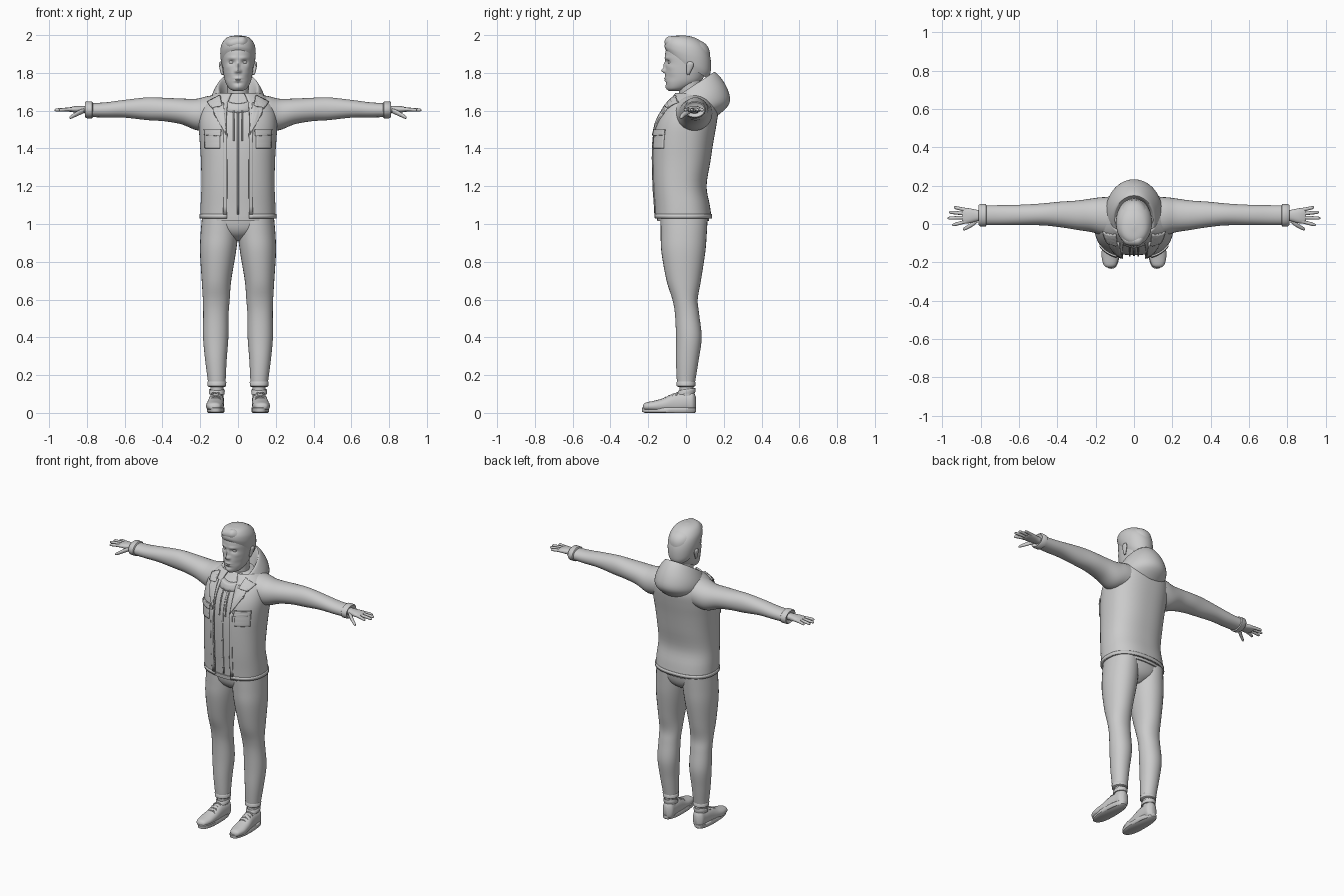
import bpy, bmesh
from math import sin, cos, pi, radians, exp, copysign


def spline(secs, res):
    """Catmull-Rom resample of section tuples."""
    out, last = [], len(secs) - 1
    for i in range(last):
        p = [secs[min(max(i + k, 0), last)] for k in (-1, 0, 1, 2)]
        for s in range(res):
            t = s / res
            out.append([0.5 * (2 * b + (c - a) * t + (2 * a - 5 * b + 4 * c - d) * t * t
                               + (3 * b - a - 3 * c + d) * t ** 3) for a, b, c, d in zip(*p)])
    return out + [list(secs[-1])]


def finish(name, bm, mirror, solid=0):
    bmesh.ops.recalc_face_normals(bm, faces=bm.faces)
    me = bpy.data.meshes.new(name)
    bm.to_mesh(me)
    bm.free()
    me.shade_smooth()
    me.set_sharp_from_angle(angle=radians(45))
    ob = bpy.data.objects.new(name, me)
    bpy.context.collection.objects.link(ob)
    if mirror:
        ob.modifiers.new("mirror", 'MIRROR').use_mirror_merge = False
    if solid:
        m = ob.modifiers.new("thickness", 'SOLIDIFY')
        m.thickness, m.offset = solid, 0
    return ob


def loft(name, axis, secs, n=2.0, sides=32, res=4, mirror=False, gap=None, solid=0, sculpt=None, floor=None):
    """Skin rings (t, a, b, ra, rb, tilt) along an axis; gap leaves the front open."""
    bm, rings = bmesh.new(), []
    secs = [tuple(s) + (0,) * (6 - len(s)) for s in secs]
    for t, a, b, ra, rb, tilt in spline(secs, res):
        ring = []
        for k in range(sides):
            w = 2 * pi * k / sides if gap is None else gap + (2 * pi - 2 * gap) * k / (sides - 1)
            u, v = sin(w), -cos(w)
            da = ra * copysign(abs(u) ** (2 / n), u)
            db = rb * copysign(abs(v) ** (2 / n), v)
            q, r, h = a + da, b + db, t + tilt * db
            co = {'x': (h, q, r), 'y': (q, h, r), 'z': (q, r, h)}[axis]
            if sculpt:
                co = sculpt(co)
            if floor is not None:
                co = (co[0], co[1], max(co[2], floor))
            ring.append(bm.verts.new(co))
        rings.append(ring)
    for r0, r1 in zip(rings, rings[1:]):
        for k in range(sides if gap is None else sides - 1):
            j = (k + 1) % sides
            bm.faces.new((r0[k], r0[j], r1[j], r1[k]))
    if gap is None:
        bm.faces.new(rings[0])
        bm.faces.new(rings[-1])
    return finish(name, bm, mirror, solid)


# Jacket body sections: z, x, y, half width, half depth
BODY = [(1.03, 0, -.015, .195, .146), (1.1, 0, -.022, .193, .143), (1.2, 0, -.034, .189, .138),
        (1.33, 0, -.026, .191, .15), (1.44, 0, -.016, .198, .157), (1.53, 0, 0, .203, .157),
        (1.6, 0, .02, .195, .145), (1.65, 0, .032, .168, .118), (1.69, 0, .035, .115, .09)]
FINE = spline(BODY, 8)
N = 2.4


def chest_y(x, z):
    s = min(FINE, key=lambda f: abs(f[0] - z))
    return s[2] - s[4] * max(0, 1 - min(1, abs(x) / s[3]) ** N) ** (1 / N)


def patch(name, corners, lift, solid, mirror=True, m=10):
    """Cloth piece following the chest; corners are (x, z) in order."""
    bm = bmesh.new()
    (a, b, c, d), g = corners, []
    for i in range(m + 1):
        for j in range(m + 1):
            u, v = i / m, j / m
            x, z = [(1 - u) * (1 - v) * a[k] + u * (1 - v) * b[k] + u * v * c[k] + (1 - u) * v * d[k] for k in (0, 1)]
            g.append(bm.verts.new((x, chest_y(x, z) - lift, z)))
    for i in range(m):
        for j in range(m):
            p = i * (m + 1) + j
            bm.faces.new((g[p], g[p + 1], g[p + m + 2], g[p + m + 1]))
    return finish(name, bm, mirror, solid)


# Hoodie body, open jacket and hem
loft("hoodie_body", 'z', [(z, x, y, a - .013, b - .013) for z, x, y, a, b in BODY], N, 48)
loft("jacket_body", 'z', BODY, N, 64, gap=.24, solid=.01)
loft("jacket_hem", 'z', [(1.03, 0, -.015, .199, .15), (1.052, 0, -.016, .199, .15)], N, 64, 1, gap=.24, solid=.008)
loft("hoodie_hem", 'z', [(1.015, 0, -.015, .186, .137), (1.04, 0, -.015, .188, .139)], N, 48, 1)

# Lapels, collar points, front edges, chest pockets
patch("lapel", [(.062, 1.47), (.125, 1.58), (.135, 1.63), (.075, 1.64)], .009, .01)
patch("collar_point", [(.085, 1.625), (.14, 1.615), (.162, 1.645), (.095, 1.68)], .015, .01)
patch("front_edge", [(.058, 1.05), (.078, 1.05), (.078, 1.5), (.058, 1.48)], .006, .006)
patch("pocket", [(.095, 1.4), (.172, 1.4), (.175, 1.485), (.095, 1.485)], .008, .01)
patch("pocket_flap", [(.09, 1.465), (.176, 1.47), (.178, 1.5), (.09, 1.5)], .014, .009)
patch("zipper", [(-.004, 1.05), (.004, 1.05), (.004, 1.6), (-.004, 1.6)], -.011, .006, False)

# Hood resting behind the neck, with drawstrings
loft("hood", 'z', [(1.565, 0, .035, .125, .13, .05), (1.615, 0, .055, .148, .175, .14),
                   (1.665, 0, .047, .144, .17, .33), (1.715, 0, .022, .114, .137, .62),
                   (1.71, 0, .02, .096, .117, .62), (1.65, 0, .022, .075, .085, .25)], 2, 48, 5)
loft("drawstring", 'z', [(z, .022, chest_y(.022, z) + .006, .004, .004)
                         for z in (1.44, 1.5, 1.55, 1.61)], 2, 8, 3, True)

# Sleeves and cuffs
loft("sleeve", 'x', [(.08, .035, 1.597, .105, .092), (.16, .04, 1.587, .1, .09), (.22, .045, 1.58, .088, .083),
                     (.3, .046, 1.596, .076, .068), (.39, .05, 1.606, .066, .062), (.48, .05, 1.61, .057, .06),
                     (.6, .047, 1.61, .053, .047), (.7, .046, 1.604, .052, .04), (.78, .046, 1.603, .051, .037)],
     2.1, 32, 5, True)
loft("cuff", 'x', [(.768, .046, 1.604, .05, .038), (.773, .046, 1.604, .058, .045), (.803, .046, 1.605, .058, .045),
                   (.81, .046, 1.605, .052, .039), (.8, .046, 1.605, .035, .025)], 2, 32, 1, True)

# Hands: palm, four fingers, thumb
loft("palm", 'x', [(.78, .045, 1.605, .027, .022), (.82, .044, 1.606, .03, .019), (.86, .043, 1.607, .039, .017),
                   (.89, .043, 1.606, .04, .012), (.898, .043, 1.606, .032, .007)], 2.3, 24, 4, True)
for label, y0, x1, y1 in (("little", .072, .939, .087), ("ring", .053, .966, .062),
                          ("middle", .034, .972, .03), ("index", .015, .948, -.006)):
    steps = [(0, .011), (.35, .0095), (.65, .009), (.92, .0075), (1, .002)]
    loft(label + "_finger", 'x', [(.87 + (x1 - .87) * f, y0 + (y1 - y0) * f, 1.607 - .004 * f * f, r, r)
                                  for f, r in steps], 2, 12, 3, True)
loft("thumb", 'x', [(.815, .02, 1.6, .012, .012), (.84, .002, 1.59, .014, .014), (.865, -.015, 1.577, .011, .012),
                    (.885, -.025, 1.566, .009, .009), (.893, -.028, 1.562, .002, .003)], 2, 14, 3, True)

# Neck and head, face shaped by soft bumps: x, z, spread x, spread z, depth
loft("neck", 'z', [(1.6, 0, .035, .062, .06), (1.68, 0, .022, .057, .058), (1.77, 0, .02, .058, .062)])
BUMPS = [(0, 1.812, .012, .011, -.022), (0, 1.838, .008, .018, -.012), (.013, 1.807, .006, .007, -.007),
         (.034, 1.857, .015, .01, .013), (.03, 1.879, .024, .008, -.005), (0, 1.771, .019, .005, -.007),
         (0, 1.759, .017, .005, -.006), (0, 1.765, .022, .002, .003), (0, 1.745, .02, .006, .004),
         (0, 1.724, .02, .012, -.006), (.055, 1.83, .015, .014, -.004), (.055, 1.775, .018, .02, .004)]


def face(co):
    x, y, z = co
    if y < -.02:
        y += sum(d * exp(-((abs(x) - bx) / sx) ** 2 - ((z - bz) / sz) ** 2) for bx, bz, sx, sz, d in BUMPS)
    return x, y, z


loft("head", 'z', [(1.703, 0, -.06, .02, .03), (1.717, 0, -.045, .046, .056), (1.75, 0, -.018, .066, .09),
                   (1.79, 0, -.005, .076, .105), (1.84, 0, .005, .082, .113), (1.89, 0, .008, .085, .119),
                   (1.93, 0, .008, .082, .112), (1.96, 0, .005, .068, .09), (1.985, 0, .005, .03, .04)],
     2.1, 96, 8, sculpt=face)
loft("eye", 'z', [(1.857 + .013 * sin(a), .033, -.082, .015 * cos(a) + .0005, .013 * cos(a) + .0005)
                  for a in (-1.57, -1, -.5, 0, .5, 1, 1.57)], 2, 16, 1, True)
loft("ear", 'z', [(1.79, .082, .012, .004, .006), (1.803, .085, .013, .008, .011), (1.83, .09, .02, .009, .018),
                  (1.85, .093, .022, .008, .018), (1.86, .091, .021, .003, .007)], 2, 16, 4, True)

# Short hair with swept front
loft("hair", 'z', [(1.84, 0, .006, .083, .107, -.65), (1.865, 0, .01, .09, .12, -.52), (1.905, 0, .009, .094, .122, -.3),
                   (1.945, 0, .003, .089, .112, -.18), (1.976, 0, -.006, .071, .088, -.12),
                   (1.992, 0, -.015, .045, .055, -.06), (1.998, 0, -.018, .008, .01)], 2.1, 48, 5)
loft("fringe", 'x', [(-.07, -.055, 1.953, .015, .014), (-.045, -.08, 1.955, .025, .024), (0, -.085, 1.961, .028, .03),
                     (.035, -.08, 1.964, .027, .027), (.07, -.05, 1.95, .012, .012)], 2, 24, 5)

# Trousers
loft("hips", 'z', [(.91, 0, -.005, .03, .05), (.94, 0, -.008, .1, .095), (.98, 0, -.01, .175, .118),
                   (1.04, 0, -.01, .186, .128)], 2.2, 40)
loft("trouser_leg", 'z', [(.145, .112, 0, .045, .045), (.18, .113, .001, .048, .05), (.28, .117, .007, .057, .06),
                          (.4, .118, .015, .067, .068), (.52, .117, .006, .067, .064), (.6, .115, -.005, .071, .067),
                          (.7, .114, -.012, .078, .091), (.85, .106, -.014, .095, .116),
                          (.95, .099, -.012, .099, .122), (1.04, .096, -.01, .094, .125)], 2.1, 32, 5, True)
loft("trouser_cuff", 'z', [(.138, .112, 0, .043, .043), (.142, .112, 0, .049, .049), (.163, .112, 0, .05, .05),
                           (.168, .112, 0, .046, .046)], 2, 32, 1, True)
loft("ankle", 'z', [(.06, .112, .005, .034, .036), (.15, .112, .002, .034, .038)], 2, 24, 2, True)

# Shoes: upper, sole, collar, laces
loft("shoe_upper", 'y', [(-.228, .125, .03, .012, .01), (-.215, .125, .034, .032, .02), (-.17, .124, .036, .045, .028),
                         (-.12, .121, .04, .045, .038), (-.06, .116, .05, .042, .055), (0, .113, .055, .04, .055),
                         (.035, .112, .055, .036, .06), (.052, .112, .05, .015, .035)], 2.2, 32, 5, True, floor=.012)
loft("shoe_sole", 'z', [(0, .118, -.085, .041, .132), (.006, .118, -.089, .047, .143), (.026, .118, -.09, .047, .144),
                        (.029, .118, -.09, .044, .14)], 2.5, 40, 1, True)
loft("shoe_collar", 'z', [(.1, .112, 0, .041, .048, .1), (.118, .112, .004, .042, .047, .15),
                          (.125, .112, .004, .038, .043, .15), (.115, .112, .004, .034, .038, .15)], 2, 32, 2, True)
for i in range(4):
    y, z = -.115 + i * .021, .08 + i * .0085
    loft("lace_%d" % (i + 1), 'x', [(.09, y, z - .01, .004, .004), (.105, y + .004, z, .005, .005),
                                    (.13, y + .004, z, .005, .005), (.145, y, z - .01, .004, .004)], 2, 8, 3, True)
